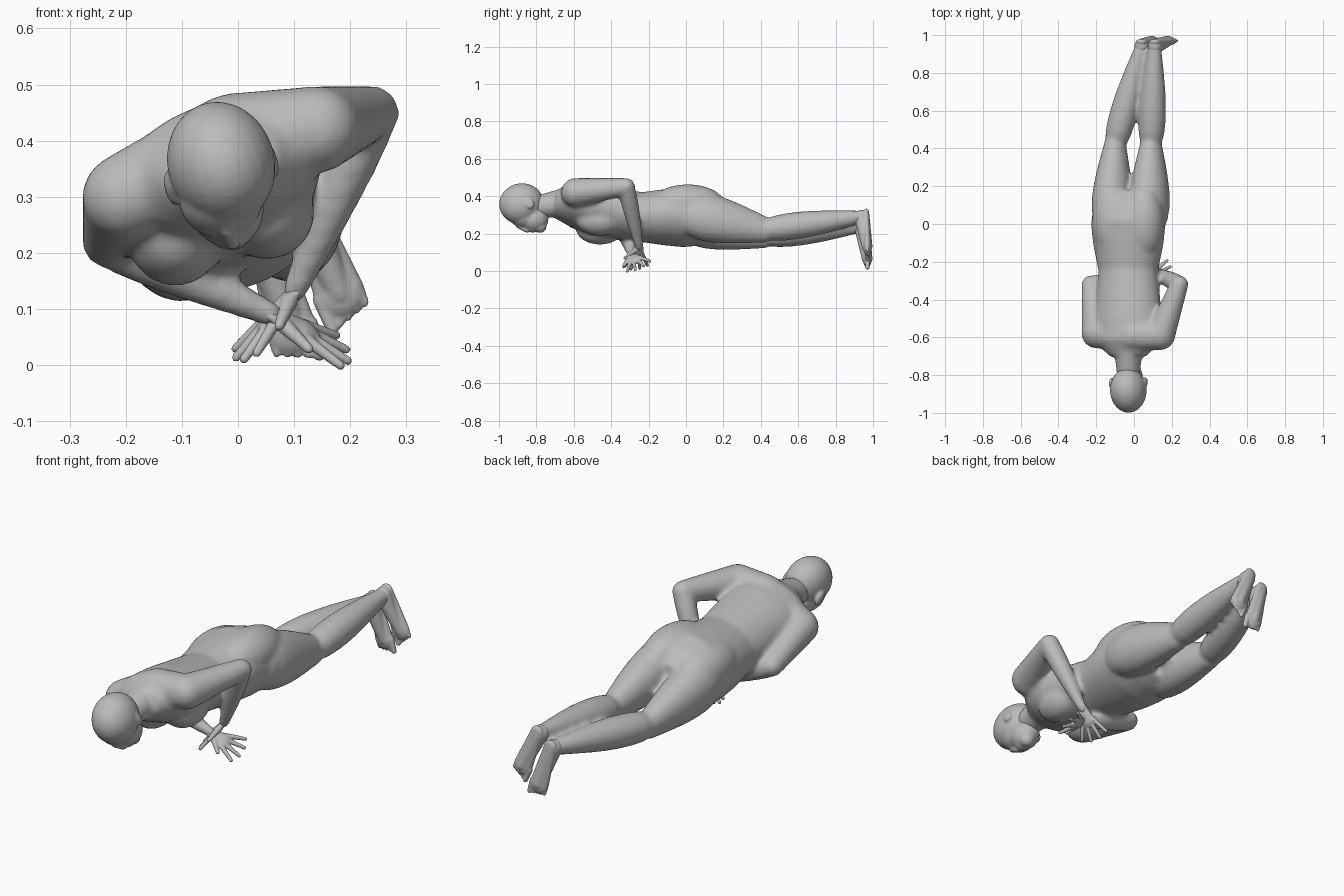
import bpy, bmesh, math
from mathutils import Vector, Matrix

cube = bpy.data.objects.get("Cube")
if cube:
    bpy.data.objects.remove(cube, do_unlink=True)

skin = bpy.data.materials.new("grey_skin")
skin.use_nodes = True
grey = (.5, .5, .5, 1)
skin.diffuse_color = grey
skin.node_tree.nodes["Principled BSDF"].inputs["Base Color"].default_value = grey

# The body lies face down, rolled so that its left side is higher
roll = Matrix.Rotation(math.radians(-16), 3, 'Y')
back = roll @ Vector((0, 0, 1))
sideways = roll @ Vector((1, 0, 0))
lengthways = Vector((0, 1, 0))


def tube(bm, rows, depth_axis, sides=20):
    """Closed tube through rows of (centre, half width, half depth)."""
    along = (rows[-1][0] - rows[0][0]).normalized()
    across = along.cross(depth_axis).normalized()
    deep = across.cross(along)
    rings = []
    for centre, width, depth in rows:
        ring = []
        for k in range(sides):
            angle = math.tau * k / sides
            offset = across * width * math.cos(angle) + deep * depth * math.sin(angle)
            ring.append(bm.verts.new(centre + offset))
        rings.append(ring)
    for lower, upper in zip(rings, rings[1:]):
        for k in range(sides):
            bm.faces.new((lower[k], lower[k - 1], upper[k - 1], upper[k]))
    bm.faces.new(rings[0])
    bm.faces.new(rings[-1])


def limb(bm, start, end, start_radius, end_radius, bulge=0, flat=1, depth_axis=back):
    """Round-ended tapered limb that may swell, mostly near its start."""
    along = (end - start).normalized()
    caps = [math.pi * i / 10 for i in range(1, 5)]
    rows = []
    for angle in caps:
        rows.append((start - along * start_radius * math.cos(angle),
                     start_radius * math.sin(angle)))
    for i in range(9):
        t = i / 8
        radius = start_radius + (end_radius - start_radius) * t
        rows.append((start.lerp(end, t), radius + bulge * math.sin(math.pi * t ** .7)))
    for angle in reversed(caps):
        rows.append((end + along * end_radius * math.cos(angle),
                     end_radius * math.sin(angle)))
    tube(bm, [(centre, r, r * flat) for centre, r in rows], depth_axis)


def ball(bm, centre, size, pitch=0):
    turn = roll.to_4x4() @ Matrix.Rotation(math.radians(pitch), 4, 'X')
    matrix = Matrix.Translation(centre) @ turn @ Matrix.Diagonal((*size, 1))
    bmesh.ops.create_uvsphere(bm, u_segments=24, v_segments=16, radius=1, matrix=matrix)


def finish(name, bm, voxel, rounds):
    """Fuse the overlapping pieces into one smooth object."""
    bmesh.ops.recalc_face_normals(bm, faces=bm.faces)
    mesh = bpy.data.meshes.new(name)
    bm.to_mesh(mesh)
    bm.free()
    mesh.materials.append(skin)
    part = bpy.data.objects.new(name, mesh)
    bpy.context.collection.objects.link(part)
    fuse = part.modifiers.new("fuse", 'REMESH')
    fuse.mode = 'VOXEL'
    fuse.voxel_size = voxel
    fuse.use_smooth_shade = True
    soften = part.modifiers.new("soften", 'SMOOTH')
    soften.iterations = rounds


def hand(name, wrist, reach):
    along = (reach - wrist).normalized()
    spread_axis = Vector((0, 1, .4))
    across = (spread_axis - along * spread_axis.dot(along)).normalized()
    normal = along.cross(across)
    knuckles = wrist.lerp(reach, .42)
    bm = bmesh.new()
    limb(bm, wrist, knuckles, .023, .036, flat=.5, depth_axis=normal)
    # four spread fingers, the outer ones shorter
    for spread in (-1, -.33, .33, 1):
        base = knuckles + across * spread * .028
        way = (along + across * spread * .5).normalized()
        limb(bm, base, base + way * (.1 - .015 * abs(spread)), .012, .008)
    # thumb toward the head
    base = wrist + along * .02 - across * .015
    limb(bm, base, base + (along - across).normalized() * .075, .015, .009)
    finish(name, bm, .004, 2)


def foot(name, ankle, toe, inner):
    heel = ankle + Vector((0, .025, .015))
    along = (toe - heel).normalized()
    across = along.cross(lengthways).normalized() * inner
    sole_end = heel.lerp(toe, .78)
    bm = bmesh.new()
    limb(bm, heel, sole_end, .03, .046, flat=.5, depth_axis=lengthways)
    limb(bm, ankle, sole_end, .038, .026, flat=1.1, depth_axis=lengthways)
    # five toes, the big toe on the inner side
    for i in range(5):
        base = sole_end + across * (.036 - .018 * i)
        size = .01 if i else .014
        limb(bm, base, base + along * (.058 - .006 * i), size, size * .8)
    finish(name, bm, .005, 2)


# Joints of each side, from the shoulder to the fingertips and the hip to the toes
joints = {
    "left": dict(shoulder=(.14, -.59, .42), elbow=(.24, -.32, .45), wrist=(.1, -.25, .13),
                 reach=(.01, -.27, .02), hip=(.08, .05, .3), knee=(.09, .42, .22),
                 ankle=(.11, .94, .29), toe=(.2, .97, .08)),
    "right": dict(shoulder=(-.2, -.58, .3), elbow=(-.23, -.32, .22), wrist=(.06, -.29, .09),
                  reach=(.19, -.25, .02), hip=(-.12, .05, .26), knee=(-.1, .42, .19),
                  ankle=(.04, .94, .24), toe=(.11, .97, .01)),
}

# Torso, limbs and neck fused into one body
body = bmesh.new()
trunk = [(-.7, .36, .1, .07), (-.62, .36, .18, .11), (-.5, .33, .18, .13), (-.25, .29, .16, .13),
         (-.1, .29, .19, .15), (0, .29, .2, .16), (.1, .28, .19, .14), (.17, .26, .13, .1)]
tube(body, [(Vector((-.03, y, z)), w, d) for y, z, w, d in trunk], back, 32)
limb(body, Vector((-.03, -.82, .34)), Vector((-.03, -.68, .36)), .058, .075)
spine = Vector((-.01, -.59, .4))

for side, sign in (("left", 1), ("right", -1)):
    at = {joint: Vector(place) for joint, place in joints[side].items()}
    limb(body, spine, at["shoulder"], .085, .078, depth_axis=lengthways)
    limb(body, at["shoulder"], at["elbow"], .078, .048)
    limb(body, at["elbow"], at["wrist"], .046, .022, .007)
    limb(body, at["hip"], at["knee"], .1, .058, .017, 1.22)
    limb(body, at["knee"], at["ankle"], .055, .034, .025)
    # breast and buttock
    ball(body, Vector((-.03, -.46, .25)) + sideways * sign * .085, (.085, .13, .085))
    ball(body, Vector((-.03, .01, .33)) + sideways * sign * .085, (.11, .2, .11))
    hand(side + "_hand", at["wrist"], at["reach"])
    foot(side + "_foot", at["ankle"], at["toe"], -sign)
finish("body", body, .011, 6)

# Head, face down: cranium, face, jaw, chin, nose and ears
head = bmesh.new()
ball(head, (-.03, -.88, .36), (.096, .12, .11), 12)
ball(head, (-.03, -.87, .3), (.076, .09, .07), -25)
ball(head, (-.02, -.81, .28), (.066, .075, .07))
ball(head, (-.01, -.78, .24), (.036, .035, .036))
ball(head, (-.01, -.82, .23), (.035, .03, .024))
limb(head, Vector((-.02, -.9, .24)), Vector((-.01, -.85, .22)), .011, .016)
for sign in (-1, 1):
    ball(head, Vector((-.03, -.84, .34)) + sideways * sign * .092, (.012, .024, .036), 35)
finish("head", head, .007, 3)
